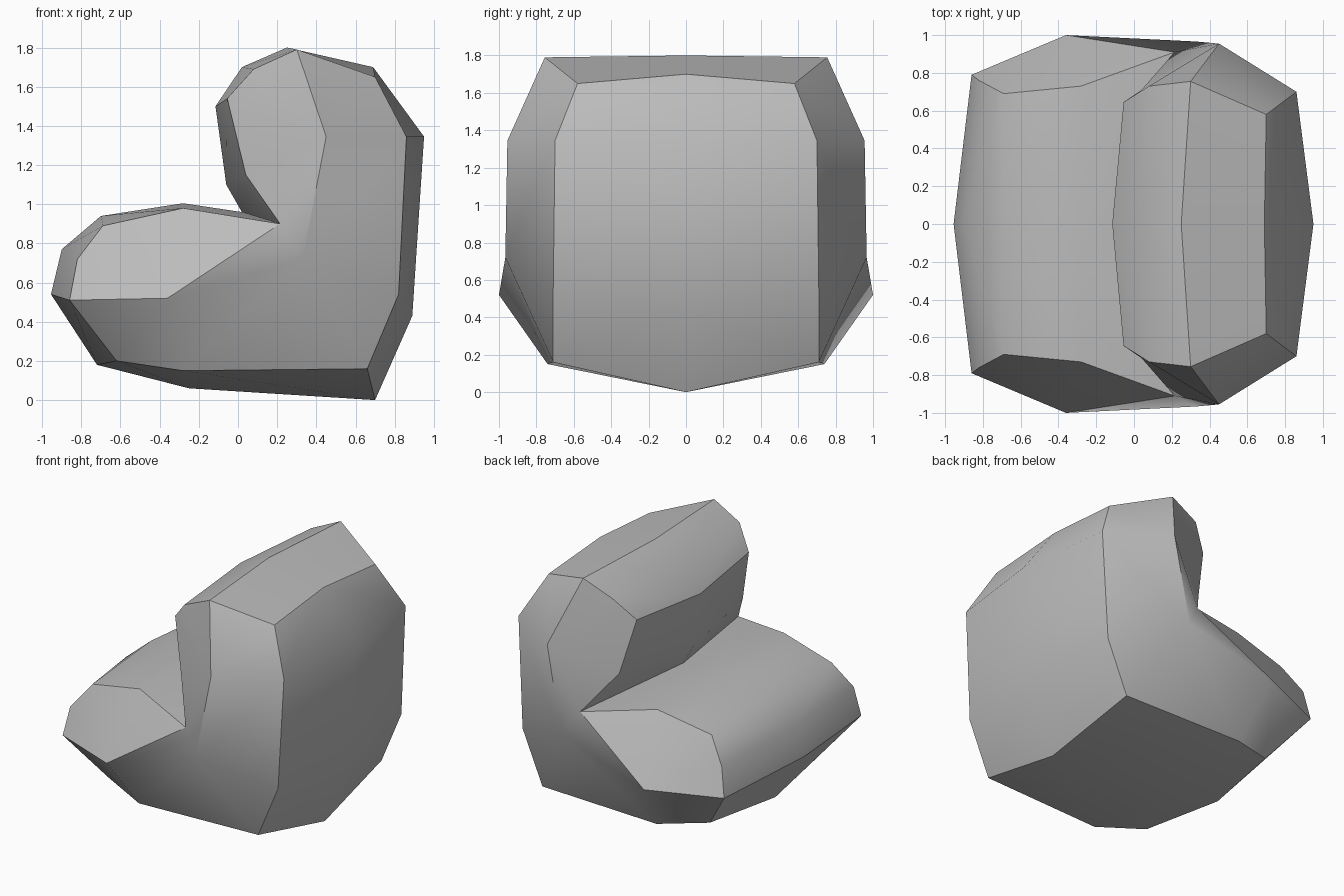
import bpy
import bmesh
import math

if "Cube" in bpy.data.objects:
    bpy.data.objects.remove(bpy.data.objects["Cube"], do_unlink=True)

# One plain grey for the whole body
grey = bpy.data.materials.new("plain_grey")
grey.use_nodes = True
colour = (0.5, 0.5, 0.5, 1)
grey.diffuse_color = colour
grey.node_tree.nodes["Principled BSDF"].inputs["Base Color"].default_value = colour

# Profile along the middle (x, z), from the lower back round the seat to the back rest
middle_profile = [
    (.70, 0), (-.25, .06), (-.72, .18), (-.955, .54), (-.9, .77),
    (-.7, .94), (-.28, 1.005), (.02, .96), (-.06, 1.1), (-.115, 1.5),
    (.02, 1.7), (.25, 1.8), (.69, 1.7), (.95, 1.345), (.89, .43)]

# Matching rim where the body turns into its side (x, y, z)
side_rim = [
    (.66, .71, .16), (-.28, .74, .15), (-.62, .61, .2), (-.86, .79, .51),
    (-.82, .76, .72), (-.69, .69, .89), (-.28, .73, .98), (.215, .91, .9),
    (.04, .71, 1.15), (-.055, .645, 1.54), (.08, .73, 1.69),
    (.3, .755, 1.79), (.7, .58, 1.65), (.86, .7, 1.345), (.82, .71, .54)]

# Bulge points of the side: seat, corner, back rest
side_bulge = [(-.36, 1, .52), (.33, .966, .72), (.45, .955, 1.345)]

bm = bmesh.new()
middle = [bm.verts.new((x, 0, z)) for x, z in middle_profile]
count = len(middle)

for sign in (1, -1):
    rim = [bm.verts.new((x, sign * y, z)) for x, y, z in side_rim]
    seat, corner, back = [bm.verts.new((x, sign * y, z)) for x, y, z in side_bulge]

    # Band from the middle to the rim
    for i in range(count):
        j = (i + 1) % count
        bm.faces.new((middle[i], middle[j], rim[j], rim[i]))

    # Side panels gathered round the bulge points
    for hub, starts in ((seat, (1, 3, 5)), (back, (7, 9, 11))):
        for i in starts:
            bm.faces.new([hub] + rim[i:i + 3])
    bm.faces.new((corner, rim[14], rim[0], rim[1]))
    bm.faces.new((corner, rim[1], seat, rim[7]))
    bm.faces.new((corner, rim[7], back))
    bm.faces.new((corner, back, rim[13], rim[14]))

bmesh.ops.recalc_face_normals(bm, faces=bm.faces)

mesh = bpy.data.meshes.new("seat_body")
bm.to_mesh(mesh)
bm.free()
mesh.materials.append(grey)
body = bpy.data.objects.new("seat_body", mesh)
bpy.context.collection.objects.link(body)

# Smooth skin with the stronger edges kept sharp
bpy.ops.object.select_all(action='DESELECT')
body.select_set(True)
bpy.context.view_layer.objects.active = body
bpy.ops.object.shade_smooth_by_angle(angle=math.radians(38))
